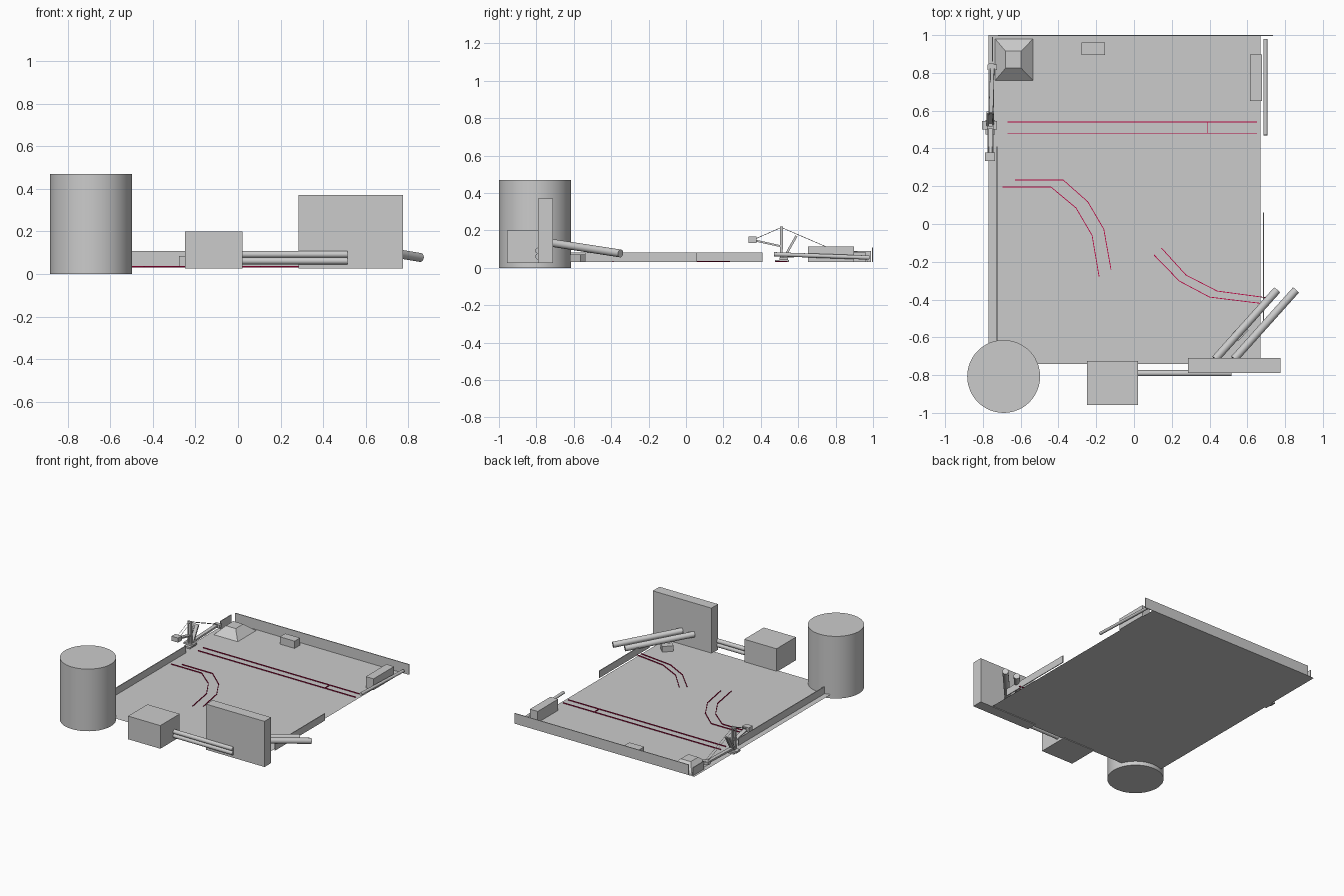
import bpy, bmesh, math
from mathutils import Vector

if "Cube" in bpy.data.objects:
    bpy.data.objects.remove(bpy.data.objects["Cube"])

G = 0.03  # ground level


def add_mesh(name, bm):
    me = bpy.data.meshes.new(name)
    bmesh.ops.recalc_face_normals(bm, faces=bm.faces[:])
    bm.to_mesh(me)
    bm.free()
    ob = bpy.data.objects.new(name, me)
    bpy.context.collection.objects.link(ob)
    return ob


def box(name, x, y, z, rot=0):
    """Box from (min, max) ranges, optionally turned about z."""
    bm = bmesh.new()
    bmesh.ops.create_cube(bm, size=1)
    size = [r[1] - r[0] for r in (x, y, z)]
    bmesh.ops.scale(bm, vec=size, verts=bm.verts[:])
    ob = add_mesh(name, bm)
    ob.location = [(r[0] + r[1]) / 2 for r in (x, y, z)]
    ob.rotation_euler.z = rot
    return ob


def rod(name, a, b, r, sides=24):
    """Cylinder between two points."""
    a, b = Vector(a), Vector(b)
    bpy.ops.mesh.primitive_cylinder_add(vertices=sides, radius=r, depth=(b - a).length,
                                        location=(a + b) / 2)
    ob = bpy.context.object
    ob.name = name
    ob.rotation_euler = (b - a).to_track_quat('Z', 'Y').to_euler()
    if sides > 8:
        bpy.ops.object.shade_smooth_by_angle()
    return ob


def beam(name, a, b, w, h):
    """Rectangular bar in the y-z plane between two points, w wide along x."""
    a, b = Vector(a), Vector(b)
    d = b - a
    m = (a + b) / 2
    L = d.length / 2
    ob = box(name, (m.x - w / 2, m.x + w / 2), (m.y - L, m.y + L), (m.z - h / 2, m.z + h / 2))
    ob.rotation_euler.x = math.atan2(d.z, d.y)
    return ob


red = bpy.data.materials.new("rail_red")
red.diffuse_color = (0.5, 0.0, 0.05, 1)
red.use_nodes = True
red.node_tree.nodes["Principled BSDF"].inputs["Base Color"].default_value = red.diffuse_color


def rail(name, pts, h=0.007):
    """Thin upright strip following a path on the ground."""
    bm = bmesh.new()
    lo = [bm.verts.new((x, y, G + 0.001)) for x, y in pts]
    hi = [bm.verts.new((x, y, G + h)) for x, y in pts]
    for i in range(len(pts) - 1):
        bm.faces.new((lo[i], lo[i + 1], hi[i + 1], hi[i]))
    ob = add_mesh(name, bm)
    ob.data.materials.append(red)
    mod = ob.modifiers.new("thickness", 'SOLIDIFY')
    mod.thickness = 0.004
    mod.offset = 0


# ground sheet
bm = bmesh.new()
bm.faces.new([bm.verts.new((x, y, G)) for x, y in
              ((-0.77, -0.74), (0.67, -0.74), (0.67, 1.0), (-0.77, 1.0))])
add_mesh("ground", bm)

# low walls
T = 0.003
box("back_wall", (-0.72, 0.735), (1 - 2 * T, 1), (G, 0.108))
box("left_wall", (-0.725 - T, -0.725 + T), (-0.66, 0.41), (G, 0.083))
box("left_back_wall", (-0.75 - T, -0.75 + T), (0.86, 0.99), (G, 0.09))
box("right_wall", (0.685 - T, 0.685 + T), (-0.54, 0.06), (G, 0.083))

# large buildings
rod("tank", (-0.69, -0.807, 0), (-0.69, -0.807, 0.47), 0.193, 48)
box("square_building", (-0.25, 0.02), (-0.957, -0.725), (0.025, 0.2))
box("tall_building", (0.285, 0.775), (-0.79, -0.71), (0.025, 0.37))

# small buildings
box("back_hut", (-0.277, -0.153), (0.895, 0.96), (G, 0.085))
box("right_shed", (0.613, 0.678), (0.652, 0.897), (G, 0.115))
box("small_hut", (0.52, 0.6), (-0.6, -0.55), (G, 0.072), math.radians(47))

# tapered heap
bm = bmesh.new()
rings = []
for x0, x1, y0, y1, z in ((-0.735, -0.535, 0.76, 0.98, G), (-0.68, -0.597, 0.825, 0.915, 0.088)):
    rings.append([bm.verts.new(p) for p in ((x0, y0, z), (x1, y0, z), (x1, y1, z), (x0, y1, z))])
bm.faces.new(rings[0])
bm.faces.new(rings[1])
for i in range(4):
    j = (i + 1) % 4
    bm.faces.new((rings[0][i], rings[0][j], rings[1][j], rings[1][i]))
add_mesh("tapered_heap", bm)

# pipes
for i, z in enumerate((0.061, 0.092)):
    rod(f"connecting_pipe_{i}", (0.01, -0.79, z), (0.515, -0.79, z), 0.016)
for i, (xa, xb) in enumerate(((0.43, 0.757), (0.53, 0.857))):
    rod(f"slanted_pipe_{i}", (xa, -0.715, 0.133), (xb, -0.35, 0.077), 0.021)
rod("side_pipe", (0.696, 0.47, 0.073), (0.696, 0.98, 0.055), 0.011)

# rails
for i, y in enumerate((0.48, 0.54)):
    rail(f"straight_rail_{i}", [(-0.67, y), (0.65, y)])
rail("rail_tie", [(0.39, 0.48), (0.39, 0.54)])
curves = (
    [(-0.63, 0.233), (-0.375, 0.233), (-0.245, 0.118), (-0.16, -0.027), (-0.122, -0.24)],
    [(-0.695, 0.196), (-0.44, 0.196), (-0.307, 0.085), (-0.222, -0.06), (-0.185, -0.277)],
    [(0.145, -0.127), (0.275, -0.27), (0.44, -0.355), (0.7, -0.39)],
    [(0.105, -0.163), (0.24, -0.302), (0.4, -0.387), (0.67, -0.42)],
)
for i, pts in enumerate(curves):
    rail(f"curved_rail_{i}", pts)

# crane
X = -0.76
box("crane_base", (X - 0.025, X + 0.025), (0.475, 0.55), (G, 0.042))
box("crane_axle", (X - 0.045, X + 0.035), (0.5, 0.545), (0.042, 0.055))
for s in (-1, 1):
    beam(f"crane_mast_{s}", (X + s * 0.014, 0.51, 0.05), (X + s * 0.01, 0.511, 0.22), 0.01, 0.014)
    beam(f"crane_strut_{s}", (X + s * 0.016, 0.525, 0.055), (X + s * 0.012, 0.59, 0.17), 0.012, 0.012)
box("crane_mast_cap", (X - 0.015, X + 0.015), (0.503, 0.518), (0.205, 0.22))
beam("crane_strut_plate", (X, 0.53, 0.06), (X, 0.59, 0.17), 0.025, 0.006)
beam("crane_rear_arm", (X, 0.51, 0.115), (X, 0.36, 0.148), 0.03, 0.01)
box("crane_counterweight", (X - 0.03, X + 0.025), (0.333, 0.378), (0.133, 0.167))
beam("crane_boom", (X, 0.52, 0.062), (X + 0.01, 0.85, 0.072), 0.028, 0.014)
box("crane_boom_head", (X - 0.015, X + 0.035), (0.815, 0.845), (0.058, 0.082))
for s in (-1, 1):
    x = X + s * 0.01
    rod(f"crane_rear_cable_{s}", (x, 0.51, 0.216), (x, 0.37, 0.155), 0.0015, 4)
    rod(f"crane_front_cable_{s}", (x, 0.51, 0.216), (x + 0.01, 0.83, 0.078), 0.0015, 4)
